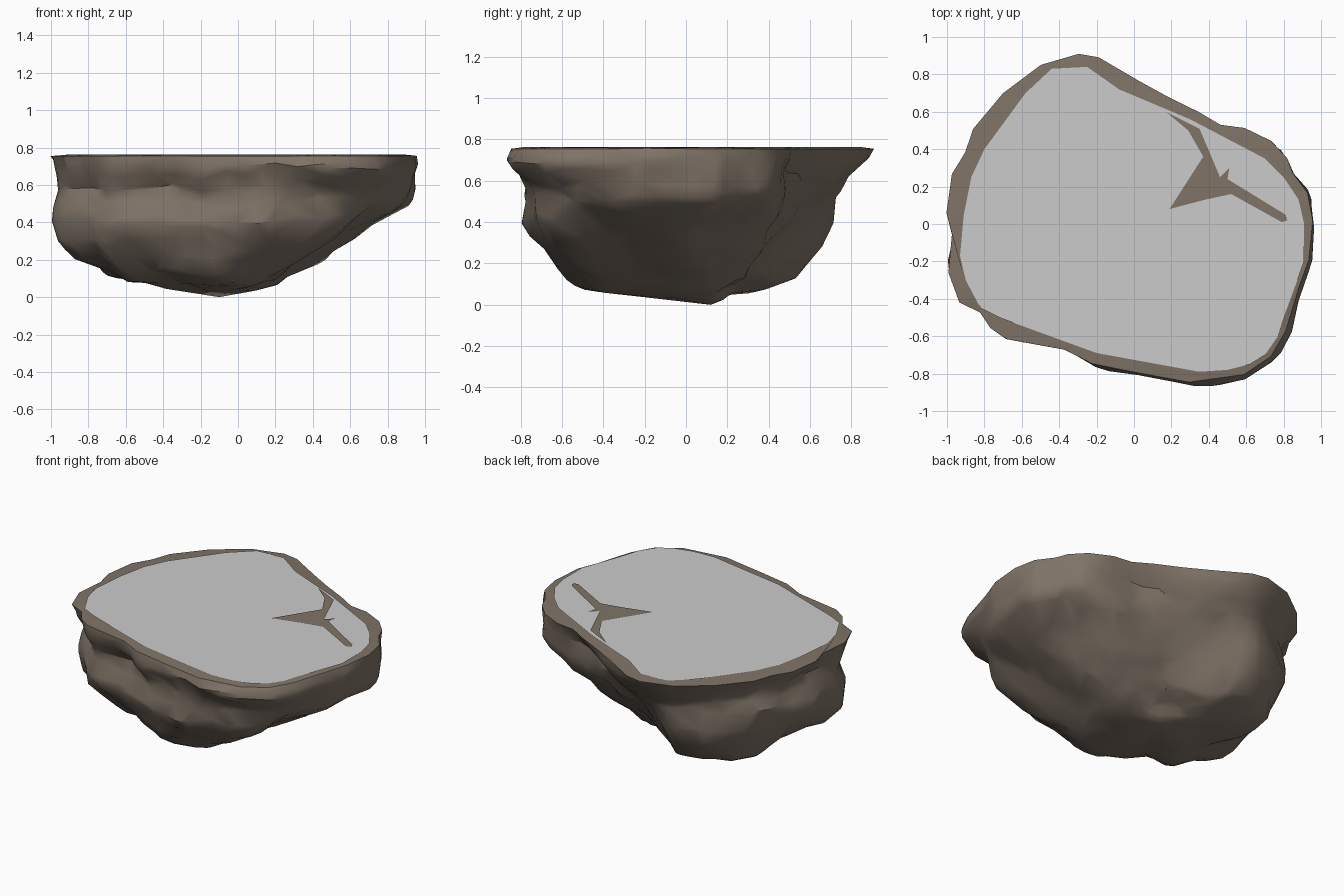
import bpy, bmesh, math
from mathutils import Vector, Euler, noise

if "Cube" in bpy.data.objects:
    bpy.data.objects.remove(bpy.data.objects["Cube"])

SEG = 120

brown = bpy.data.materials.new("brown_rock")
brown.diffuse_color = (0.215, 0.172, 0.135, 1)
brown.use_nodes = True
brown.node_tree.nodes["Principled BSDF"].inputs["Base Color"].default_value = brown.diffuse_color

OUTER = [(1, .02), (.97, .18), (.88, .27), (.86, .36), (.76, .46), (.62, .52), (.46, .53),
         (.35, .6), (.2, .67), (0, .78), (-.18, .89), (-.3, .91), (-.5, .85), (-.7, .7),
         (-.86, .51), (-.9, .38), (-.97, .28), (-1, .05), (-.97, -.05), (-.99, -.25),
         (-.93, -.42), (-.83, -.46), (-.76, -.56), (-.68, -.61), (-.37, -.67), (-.22, -.76),
         (0, -.82), (.28, -.9), (.45, -.89), (.62, -.85), (.78, -.73), (.86, -.57),
         (.9, -.4), (.97, -.22)]
CAP = [(.91, 0), (.88, .13), (.8, .25), (.7, .35), (.3, .56), (-.08, .72), (-.25, .84),
       (-.44, .83), (-.58, .7), (-.8, .4), (-.87, .25), (-.91, .05), (-.93, -.17),
       (-.9, -.3), (-.82, -.45), (-.72, -.5), (-.53, -.57), (-.2, -.69), (.35, -.79),
       (.5, -.78), (.62, -.75), (.7, -.7), (.77, -.6), (.8, -.5), (.91, -.2)]
CRACK = [(.19, .08), (.38, .13), (.52, .16), (.79, .01), (.82, .02), (.81, .05), (.5, .24),
         (.51, .3), (.46, .25), (.35, .51), (.17, .6), (.29, .5), (.37, .36)]

# Body levels: z, x min, x max, y min, y max
LEVELS = [(.755, -1, 1, -.9, .9), (.71, -.98, .99, -.89, .88), (.64, -.95, 1.0, -.85, .83),
          (.57, -.95, .97, -.79, .80), (.50, -.98, .91, -.77, .77), (.40, -.98, .75, -.78, .73),
          (.30, -.95, .61, -.74, .67), (.20, -.87, .45, -.68, .61), (.12, -.75, .30, -.59, .54),
          (.07, -.61, .22, -.43, .34), (.03, -.40, .08, -.2, .24)]


def ray(poly, a):
    """Point where a ray from the origin meets the outline."""
    d = Vector((math.cos(a), math.sin(a)))
    for i, p in enumerate(poly):
        p, q = Vector(p), Vector(poly[(i + 1) % len(poly)])
        e = q - p
        den = d.cross(e)
        if abs(den) < 1e-9:
            continue
        t, u = p.cross(e) / den, p.cross(d) / den
        if t > 0 and -1e-6 <= u <= 1 + 1e-6:
            return d * t
    return d


def finish(name, bm, mat=None):
    me = bpy.data.meshes.new(name)
    bm.to_mesh(me)
    bm.free()
    ob = bpy.data.objects.new(name, me)
    bpy.context.collection.objects.link(ob)
    if mat:
        me.materials.append(mat)
    return ob


def sheet(name, poly, z, mat=None):
    """Flat upward-facing polygon (outline runs counter-clockwise)."""
    bm = bmesh.new()
    bm.faces.new([bm.verts.new((x, y, z)) for x, y in poly])
    return finish(name, bm, mat)


def lerp(a, b, t):
    return a + (b - a) * t


ROT = Euler((.6, .5, .9)).to_matrix()


def chunk(p):
    """Faceted stone chunks with chamfered edges."""
    q = ROT @ Vector((p.x, p.y, p.z * 1.2))
    d1 = noise.voronoi(q * 2.6, distance_metric='CHEBYCHEV')[0][0]
    d2 = noise.voronoi(q * 5 + Vector((3, 1, 7)))[0][0]
    return .15 * (.34 - max(d1, .1)) + .03 * (.4 - d2)


# Rock body: outline rings refined between levels, then roughened
angles = [2 * math.pi * i / SEG for i in range(SEG)]
outer = [ray(OUTER, a) for a in angles]
inner = [ray(CAP, a) * .98 for a in angles]
levels = [LEVELS[0]]
for a, b in zip(LEVELS, LEVELS[1:]):
    levels += [tuple(lerp(s, t, k / 4) for s, t in zip(a, b)) for k in (1, 2, 3, 4)]
bm = bmesh.new()
rings = [[bm.verts.new((p.x, p.y, .763)) for p in inner]]
for z, x0, x1, y0, y1 in levels:
    ring = []
    for p, c in zip(outer, inner):
        co = Vector((lerp(x0, x1, (p.x + 1) / 2), lerp(y0, y1, (p.y + .9) / 1.8), z))
        d = p.normalized()
        # rounded rim towards the front right, swollen side towards the front left
        rim = max(0, d.x * .8 - d.y * .6) * .5 * max(0, (z - .70) / .055)
        co.xy = co.xy.lerp(c, rim)
        swell = .05 * max(0, -d.x * .75 - d.y * .66) ** 2
        co.xy += d * swell * max(0, 1 - abs(z - .45) / .35)
        fade = min(1, max(0, (.755 - z) / .12))
        out = Vector((p.x, p.y, -.7 * (1 - z / .77))).normalized()
        co += out * chunk(co) * fade
        co.z = max(co.z, .005)
        co.x = max(-1, min(1, co.x))
        ring.append(bm.verts.new(co))
    rings.append(ring)
for r, s in zip(rings, rings[1:]):
    for i in range(SEG):
        j = (i + 1) % SEG
        bm.faces.new((r[i], r[j], s[j], s[i]))
bm.faces.new(rings[0])
tip = bm.verts.new((-.1, .12, 0))
for i in range(SEG):
    bm.faces.new((rings[-1][i], rings[-1][(i + 1) % SEG], tip))
bmesh.ops.recalc_face_normals(bm, faces=bm.faces)
for _ in range(2):
    bmesh.ops.smooth_vert(bm, verts=[v for r in rings[5:] for v in r], factor=.5,
                          use_axis_x=True, use_axis_y=True, use_axis_z=True)
rock = finish("rock_body", bm, brown)
dec = rock.modifiers.new("facets", 'DECIMATE')
dec.ratio = .11
bpy.context.view_layer.objects.active = rock
rock.select_set(True)
bpy.ops.object.modifier_apply(modifier="facets")
bpy.ops.object.shade_smooth_by_angle(angle=math.radians(30))

# Flat grey top and the rock ridge breaking through it
sheet("flat_top", CAP, .767)
sheet("rock_ridge", CRACK, .771, brown)
